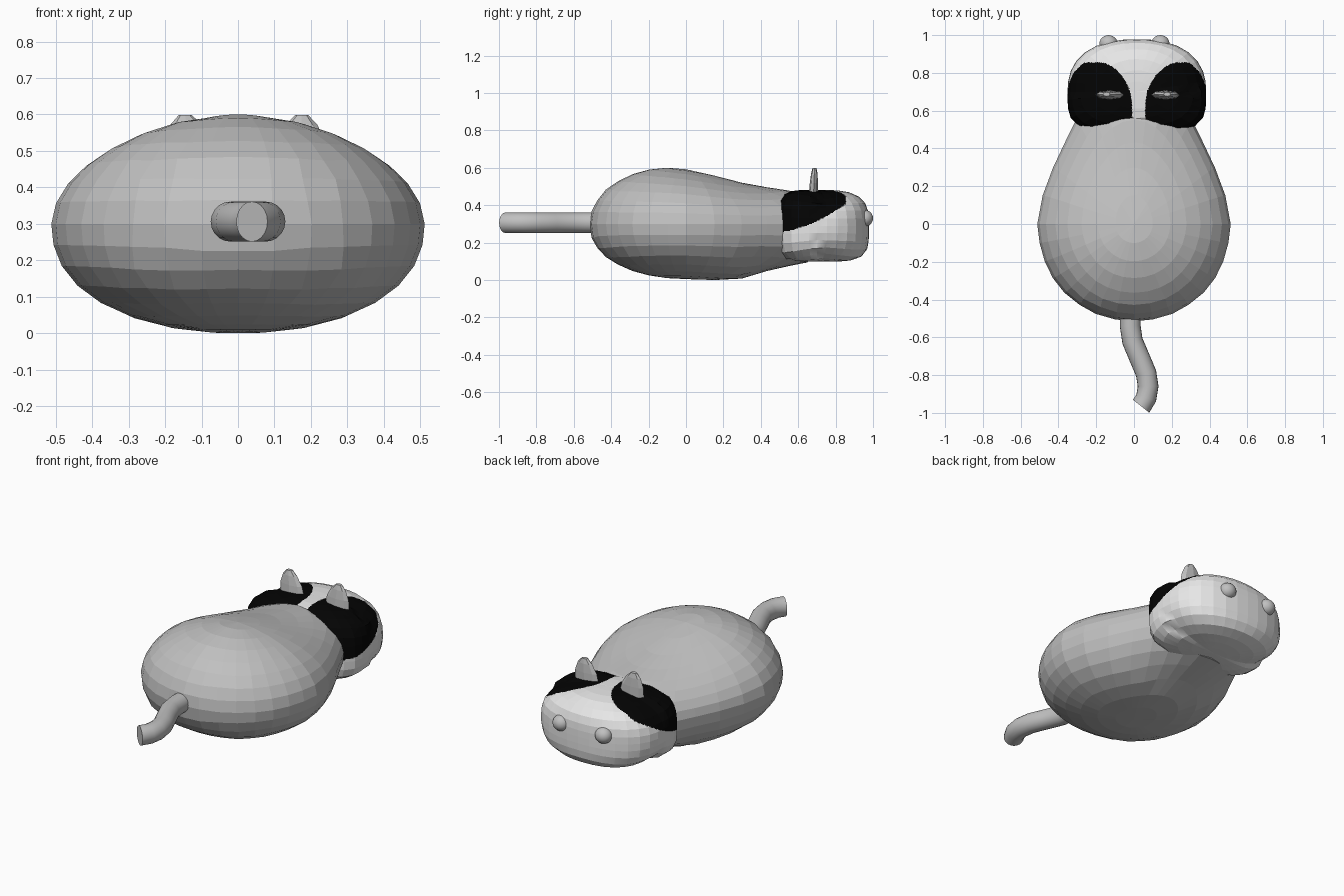
import bpy, bmesh, math
from mathutils import Vector

if "Cube" in bpy.data.objects:
    bpy.data.objects.remove(bpy.data.objects["Cube"])


def material(name, rgb):
    m = bpy.data.materials.new(name)
    m.diffuse_color = (*rgb, 1)
    m.use_nodes = True
    m.node_tree.nodes["Principled BSDF"].inputs["Base Color"].default_value = m.diffuse_color
    return m


GREY = material("fur grey", (0.53, 0.53, 0.53))
WHITE = material("face white", (0.8, 0.8, 0.8))
BLACK = material("patch black", (0.001, 0.001, 0.001))


def finish(name, bm, *mats, smooth=False):
    bmesh.ops.recalc_face_normals(bm, faces=bm.faces)
    for f in bm.faces:
        f.smooth = smooth
    me = bpy.data.meshes.new(name)
    bm.to_mesh(me)
    bm.free()
    for m in mats:
        me.materials.append(m)
    ob = bpy.data.objects.new(name, me)
    bpy.context.collection.objects.link(ob)
    return ob


def lookup(table, t):
    for (a, va), (b, vb) in zip(table, table[1:]):
        if t <= b:
            return va + (vb - va) * max(0, (t - a) / (b - a))
    return table[-1][1]


# Body: a sphere reshaped by its plan width and its top and bottom profiles
WIDTH = [(-.515, 0), (-.505, .1), (-.48, .195), (-.4, .338), (-.3, .423), (-.2, .472),
         (-.1, .5), (0, .512), (.1, .5), (.2, .468), (.3, .428), (.4, .38), (.5, .335),
         (.6, .28), (.7, .2), (.78, 0)]
TOP = [(-.515, .3), (-.503, .38), (-.45, .465), (-.4, .508), (-.3, .562), (-.2, .59), (-.1, .6),
       (0, .592), (.1, .572), (.2, .545), (.3, .52), (.4, .5), (.5, .487), (.6, .47),
       (.7, .42), (.78, .3)]
BOTTOM = [(-.515, .3), (-.503, .21), (-.45, .14), (-.4, .1), (-.3, .052), (-.2, .025),
          (-.1, .01), (.1, 0), (.2, 0), (.3, .008), (.36, .03), (.5, .065), (.68, .1), (.78, .3)]
bm = bmesh.new()
bmesh.ops.create_uvsphere(bm, u_segments=32, v_segments=16, radius=1)
for v in bm.verts:
    x, y, z = v.co
    s = max(1e-4, math.sqrt(max(0, 1 - y * y)))
    cx, cz = x / s, z / s
    yy = y * (.78 if y > 0 else .515)
    n = 1.87 if cz > 0 else 2.25
    k = max(1e-6, abs(cx) ** n + abs(cz) ** n) ** (-1 / n) if abs(y) < .9999 else 0
    edge = lookup(TOP if cz > 0 else BOTTOM, yy)
    v.co = (lookup(WIDTH, yy) * cx * k, yy, .3 + abs(cz) * k * (edge - .3))
finish("body", bm, GREY)

# Head: a rounded box, boxy front to back and rounder across
bm = bmesh.new()
bmesh.ops.create_uvsphere(bm, u_segments=32, v_segments=16, radius=1)
for v in bm.verts:
    a, b, c = v.co
    p = 2.4 if b > 0 else 4
    side = a * a / max(1e-6, a * a + b * b)
    e = (3.3 if c > 0 else 4.5) * (1 - side) + (2.4 if c > 0 else 2.6) * side
    if b < 0:
        e += 1
    rho = (abs(a) ** p + abs(b) ** p) ** (1 / p)
    k = (rho ** e + abs(c) ** e) ** (-1 / e)
    v.co = (.015 + .367 * a * k, .7 + (.278 if b > 0 else .215) * b * k, .29 + .192 * c * k)
# fine cuts keep the facets flat but give the eye patches a clean edge
bmesh.ops.subdivide_edges(bm, edges=bm.edges, cuts=7, use_grid_fill=True)


def in_patch(p):
    x, y, z = abs(p.x - .025), p.y, p.z
    d = y - .5
    if z < .255 + .13 * d + .85 * d * d or y > .855 or x < .035:
        return False
    if x < .235 and y > .62:
        return ((x - .235) / .2) ** 2 + ((y - .62) / .24) ** 2 < 1
    return True


for f in bm.faces:
    f.material_index = int(in_patch(f.calc_center_median()))
finish("head", bm, WHITE, BLACK)


# Ears: thin tapering blades
def ear(name, x, lean):
    bm = bmesh.new()
    rings = []
    for z, rx, ry, t in [(.45, .08, .026, 0), (.52, .07, .022, .4),
                         (.57, .046, .017, .8), (.598, .018, .011, 1)]:
        rings.append([bm.verts.new((x + lean * t + rx * math.cos(i * math.pi / 4),
                                    .682 + .005 * t + ry * math.sin(i * math.pi / 4), z))
                      for i in range(8)])
    for lo, hi in zip(rings, rings[1:]):
        for i in range(8):
            j = (i + 1) % 8
            bm.faces.new((lo[i], lo[j], hi[j], hi[i]))
    bm.faces.new(rings[0])
    bm.faces.new(rings[-1])
    finish(name, bm, GREY)


ear("left_ear", -.125, -.02)
ear("right_ear", .165, .01)

# Eyes: small balls on the face
for name, x in (("left_eye", -.135), ("right_eye", .14)):
    bm = bmesh.new()
    bmesh.ops.create_uvsphere(bm, u_segments=24, v_segments=12, radius=1)
    for v in bm.verts:
        v.co = Vector((x, .955, .33)) + Vector((.048 * v.co.x, .045 * v.co.y, .045 * v.co.z))
    finish(name, bm, GREY, smooth=True)

# Tail: a bent round tube with a flat end
PATH = [Vector(p) for p in ((-.02, -.4), (-.02, -.54), (-.008, -.62), (.03, -.71),
                            (.064, -.79), (.075, -.86), (.065, -.92), (.038, -.965))]
bm = bmesh.new()
rings, N, R = [], 20, .055
for i, p in enumerate(PATH):
    d = (PATH[min(i + 1, len(PATH) - 1)] - PATH[max(i - 1, 0)]).normalized()
    if i == len(PATH) - 1:
        d = Vector((-.62, -.78))
    rings.append([bm.verts.new((p.x - d.y * R * math.cos(q), p.y + d.x * R * math.cos(q),
                                .306 + R * math.sin(q)))
                  for q in (2 * math.pi * k / N for k in range(N))])
for lo, hi in zip(rings, rings[1:]):
    for i in range(N):
        j = (i + 1) % N
        bm.faces.new((lo[i], lo[j], hi[j], hi[i]))
bm.faces.new(rings[0])
bm.faces.new(rings[-1])
tail = finish("tail", bm, GREY)
bpy.context.view_layer.objects.active = tail
tail.select_set(True)
bpy.ops.object.shade_smooth_by_angle(angle=math.radians(40))
